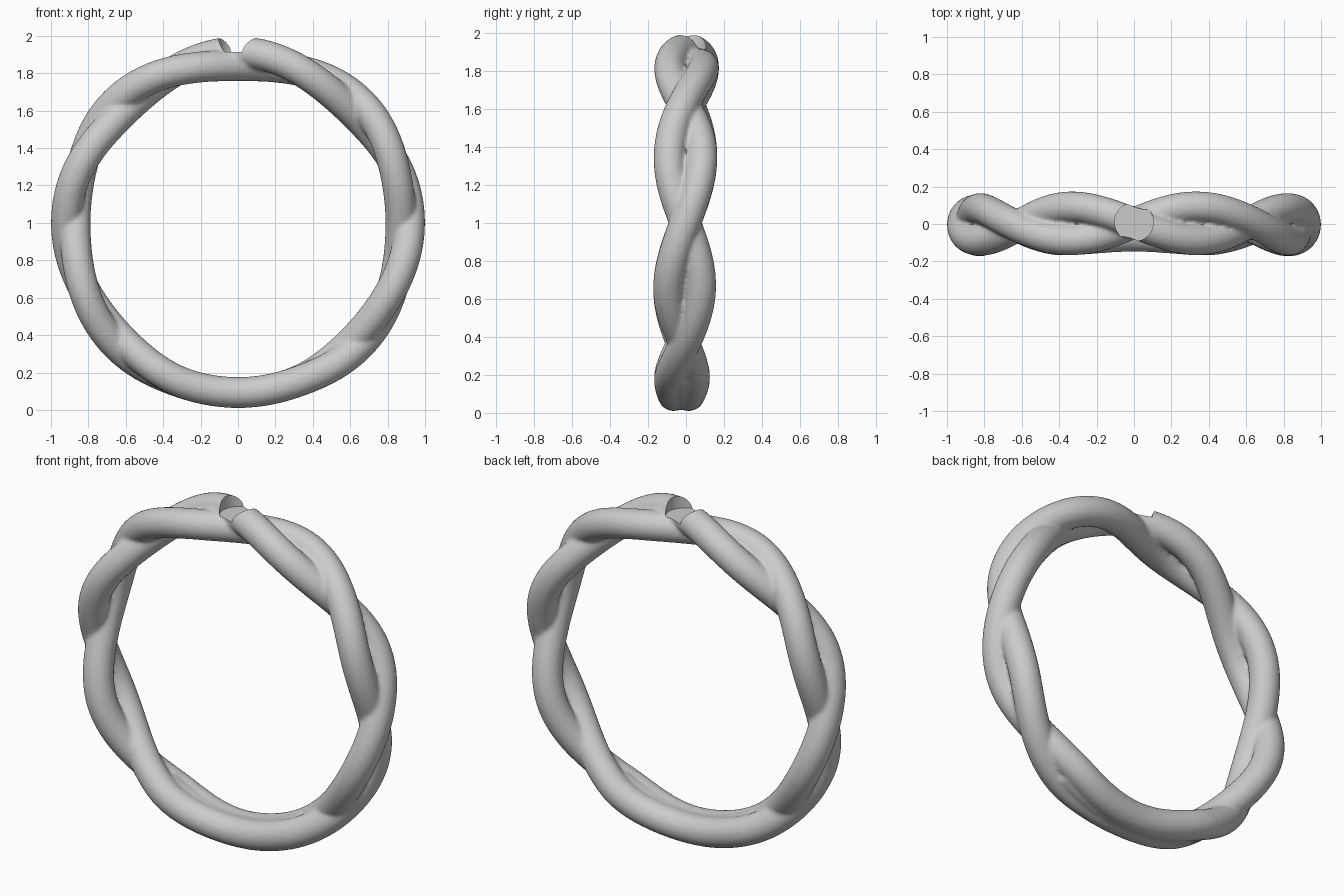
import bpy, bmesh, math
from mathutils import Vector

if "Cube" in bpy.data.objects:
    bpy.data.objects.remove(bpy.data.objects["Cube"])


def lerp_keys(u, keys):
    """Piecewise-linear lookup with smooth easing between (u, value) keys."""
    for (a, va), (b, vb) in zip(keys, keys[1:]):
        if u <= b:
            k = (u - a) / (b - a)
            k = k * k * (3 - 2 * k)
            return va + (vb - va) * k
    return keys[-1][1]


def point(t, k):
    """Centre of strand k; t is degrees clockwise from the top. k=None is the core."""
    a = abs(t)
    mean = lerp_keys(a, [(0, .877), (90, .894), (180, .907)])
    shift = lerp_keys(a, [(0, .005), (90, -.004), (180, -.025)])
    r, y = mean, shift
    if k is not None:
        # twist runs evenly, then eases out to side by side at the bottom
        twist = a / 45 if a < 150 else 3.5 - (1 / 6) * max(0, (165 - a) / 15) ** 2
        phi = -math.copysign(twist * math.pi, t) + k * math.pi
        side = lerp_keys(a, [(0, .088), (110, .083), (150, .068), (180, .04)])
        rad = lerp_keys(a, [(0, .036), (50, .034), (90, .023), (180, .02)])
        r += rad * math.cos(phi)
        y += side * math.sin(phi)
    th = math.radians(90 - t)
    return Vector((r * math.cos(th), y, 1 + r * math.sin(th)))


def tube(bm, pts, radius, closed, n=24):
    rings = []
    m = len(pts)
    for i, p in enumerate(pts):
        nxt = pts[(i + 1) % m] if closed else pts[min(i + 1, m - 1)]
        prv = pts[i - 1] if closed else pts[max(i - 1, 0)]
        tan = (nxt - prv).normalized()
        out = Vector((p.x, 0, p.z - 1))
        out = (out - tan * out.dot(tan)).normalized()
        bi = tan.cross(out)
        rings.append([bm.verts.new(p + radius * (out * math.cos(q) + bi * math.sin(q)))
                      for q in (2 * math.pi * j / n for j in range(n))])
    for i in range(m if closed else m - 1):
        A, B = rings[i], rings[(i + 1) % m]
        for j in range(n):
            bm.faces.new((A[j], A[(j + 1) % n], B[(j + 1) % n], B[j]))
    if not closed:
        bm.faces.new(rings[0])
        bm.faces.new(rings[-1][::-1])


# two twisted strands: one closed path that runs twice round the ring
bm = bmesh.new()
path = [point(t, k) for k in (0, 1) for t in range(-180, 180)]
tube(bm, path, .083, True)
# core that fuses the strands at the bottom
tube(bm, [point(t if t <= 180 else t - 360, None) for t in range(150, 211)], .079, False)
bmesh.ops.recalc_face_normals(bm, faces=bm.faces)
me = bpy.data.meshes.new("raw_ring")
bm.to_mesh(me)
bm.free()
raw = bpy.data.objects.new("raw_ring", me)
bpy.context.collection.objects.link(raw)

# round seat cut through the outer strand at the top
bpy.ops.mesh.primitive_cylinder_add(vertices=64, radius=.104, depth=.3, location=(0, .01, 2.064))
cutter = bpy.context.object
cutter.name = "seat_cutter"
cutter.hide_render = True

# fuse strands, soften creases, cut the seat
rm = raw.modifiers.new("fuse", 'REMESH')
rm.mode = 'VOXEL'
rm.voxel_size = .011
sm = raw.modifiers.new("soften", 'SMOOTH')
sm.factor = .5
sm.iterations = 5
bo = raw.modifiers.new("seat", 'BOOLEAN')
bo.operation = 'DIFFERENCE'
bo.solver = 'EXACT'
bo.object = cutter

bpy.context.view_layer.update()
dg = bpy.context.evaluated_depsgraph_get()
final = bpy.data.meshes.new_from_object(raw.evaluated_get(dg))
ring = bpy.data.objects.new("twisted_ring", final)
bpy.context.collection.objects.link(ring)
bpy.data.objects.remove(raw)
bpy.data.objects.remove(cutter)

mat = bpy.data.materials.new("light_grey")
mat.diffuse_color = (.6, .6, .6, 1)
mat.use_nodes = True
mat.node_tree.nodes["Principled BSDF"].inputs["Base Color"].default_value = mat.diffuse_color
final.materials.clear()
final.materials.append(mat)

bpy.ops.object.select_all(action='DESELECT')
ring.select_set(True)
bpy.context.view_layer.objects.active = ring
bpy.ops.object.shade_smooth_by_angle(angle=math.radians(40))
